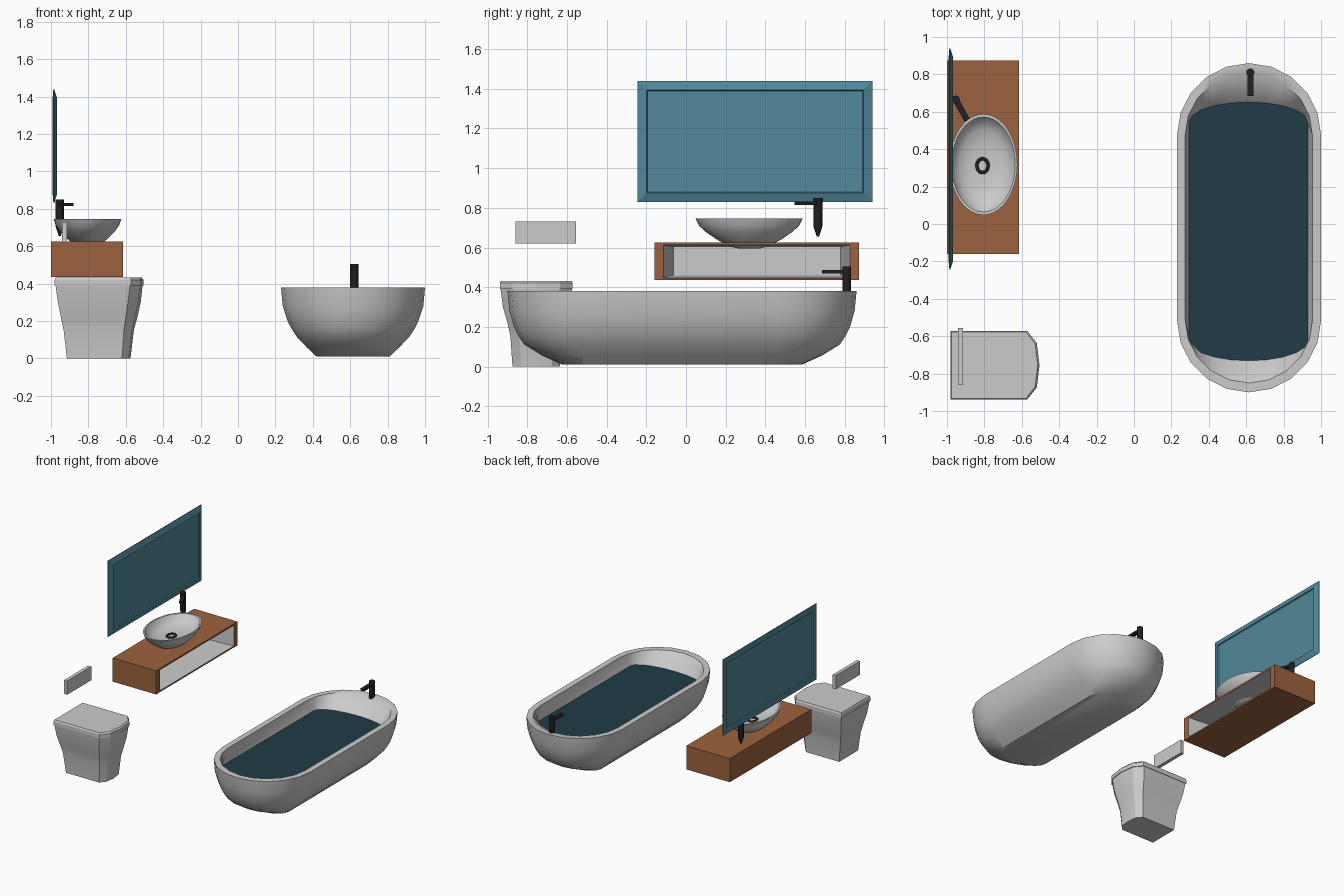
import bpy, bmesh
from math import sin, cos, pi, radians

if "Cube" in bpy.data.objects:
    bpy.data.objects.remove(bpy.data.objects["Cube"])


def material(name, rgb):
    m = bpy.data.materials.new(name)
    m.diffuse_color = (*rgb, 1)
    m.use_nodes = True
    m.node_tree.nodes["Principled BSDF"].inputs["Base Color"].default_value = m.diffuse_color
    return m


WOOD = material("wood", (0.34, 0.124, 0.05))
GLASS = material("mirror_teal", (0.084, 0.25, 0.325))
WATER = material("water_blue", (0.0145, 0.045, 0.064))
BLACK = material("black_metal", (0.015, 0.015, 0.017))


def loft(name, rings, mat=None, cap_start=True, cap_end=True, smooth=None):
    """Skin a list of equal-length point rings into one mesh object."""
    bm = bmesh.new()
    vs = [[bm.verts.new(p) for p in r] for r in rings]
    for a, b in zip(vs, vs[1:]):
        n = len(a)
        for i in range(n):
            j = (i + 1) % n
            bm.faces.new((a[i], a[j], b[j], b[i]))
    if cap_start:
        bm.faces.new(vs[0][::-1])
    if cap_end:
        bm.faces.new(vs[-1])
    if len(rings) > 1:
        bmesh.ops.recalc_face_normals(bm, faces=bm.faces[:])
    me = bpy.data.meshes.new(name)
    bm.to_mesh(me)
    bm.free()
    ob = bpy.data.objects.new(name, me)
    bpy.context.collection.objects.link(ob)
    if mat:
        me.materials.append(mat)
    if smooth:
        bpy.ops.object.select_all(action='DESELECT')
        ob.select_set(True)
        bpy.context.view_layer.objects.active = ob
        bpy.ops.object.shade_smooth_by_angle(angle=radians(smooth))
    return ob


def ellipse(cx, cy, z, rx, ry, n=32):
    return [(cx + rx * cos(2 * pi * i / n), cy + ry * sin(2 * pi * i / n), z) for i in range(n)]


def rect(x, y0, y1, z0, z1):
    return [(x, y0, z0), (x, y1, z0), (x, y1, z1), (x, y0, z1)]


def stadium(cx, cy, z, w, l, s, n=10):
    """Straight sides of half length s, elliptical ends reaching half length l."""
    pts = []
    for sign in (1, -1):
        for i in range(n + 1):
            a = pi * i / n
            pts.append((cx + sign * w * cos(a), cy + sign * (s + (l - s) * sin(a)), z))
    return pts


# Bathtub: outer shell, flat rim, sloping inside
outer = [(0.01, .195, .605), (0.055, .243, .705), (0.11, .297, .795), (0.155, .327, .825),
         (0.20, .35, .847), (0.28, .376, .87), (0.38, .385, .88)]
tub = [stadium(.615, -.02, z, w, l, .495) for z, w, l in outer]
tub += [stadium(.614, -.02, .38, .34, .83, .495),
        stadium(.6125, -.04, .28, .318, .69, .585),
        stadium(.6125, -.04, .12, .25, .58, .50)]
loft("bathtub", tub, smooth=40)
loft("bath_water", [stadium(.6125, -.04, .281, .319, .692, .585)], WATER, cap_start=False)


# Taps: tapered post with a short square spout
def tap(name, x, y, top, angle):
    post = [ellipse(0, 0, z, r, r, 12) for z, r in
            ((-.195, .006), (-.145, .022), (0, .022))]
    spout = [[(-.016, y0, -.035), (.016, y0, -.035), (.016, y0, -.018), (-.016, y0, -.018)]
             for y0 in (0, -.125)]
    for part, rings in (("post", post), ("spout", spout)):
        ob = loft(f"{name}_{part}", rings, BLACK, smooth=35 if part == "post" else None)
        ob.location = (x, y, top)
        ob.rotation_euler.z = angle


tap("bath_tap", .622, .81, .505, 0)
tap("basin_tap", -.953, .665, .85, radians(29))

# Wall cabinet: wooden shell with a pale tapering niche
loft("cabinet_shell", [rect(-1, -.16, .873, .435, .625), rect(-.615, -.16, .873, .435, .625),
                       rect(-.615, -.113, .826, .447, .612)], WOOD, cap_end=False)
loft("cabinet_niche", [rect(-.615, -.113, .826, .447, .612), rect(-.96, -.063, .78, .46, .602)],
     cap_start=False)

# Oval basin, its underside poking through the cabinet top
BX, BY = -.805, .318
prof = [(.595, .2), (.605, .36), (.64, .6), (.677, .8), (.71, .935), (.745, 1),
        (.745, .94), (.715, .86), (.69, .70), (.675, .45), (.67, .2)]
loft("basin", [ellipse(BX, BY, z, .181 * f, .27 * f, 40) for z, f in prof], smooth=40)

# Drain ring
drain = [ellipse(-.81, .312, .674 + .007 * sin(a), .03 + .009 * cos(a), .037 + .009 * cos(a), 24)
         for a in [2 * pi * k / 8 for k in range(9)]]
loft("drain_ring", drain, BLACK, cap_start=False, cap_end=False, smooth=60)


# Mirror: bevelled frame on both faces around a recessed panel
def mirror_rect(x, inset):
    return rect(x, -.245 + inset, .94 - inset, .83 + inset, 1.44 - inset)


loft("wall_mirror", [mirror_rect(-.984, .05), mirror_rect(-.991, .046), mirror_rect(-.987, 0),
                     mirror_rect(-.983, 0), mirror_rect(-.968, .046), mirror_rect(-.976, .05)], GLASS)

# Flush plate
loft("flush_plate", [rect(-.942, -.86, -.555, .62, .73), rect(-.914, -.86, -.555, .62, .73)])


# Toilet: flat sides and a shallow five-point front
def toilet_ring(z, back, corner, front, w, cy=-.755):
    mid = corner + (front - corner) * .78
    return [(back, cy - w, z), (corner, cy - w, z), (mid, cy - w * .65, z), (front, cy, z),
            (mid, cy + w * .65, z), (corner, cy + w, z), (back, cy + w, z)]


body = [(0, -.915, -.62, -.575, .12), (.15, -.932, -.61, -.557, .13), (.22, -.947, -.60, -.538, .145),
        (.30, -.963, -.588, -.52, .168), (.39, -.975, -.578, -.51, .18)]
loft("toilet_body", [toilet_ring(*r) for r in body], smooth=25)
lid = [(.39, -.98, -.572, -.505, .184), (.42, -.98, -.572, -.505, .184), (.432, -.975, -.578, -.515, .178)]
loft("toilet_lid", [toilet_ring(*r) for r in lid])
